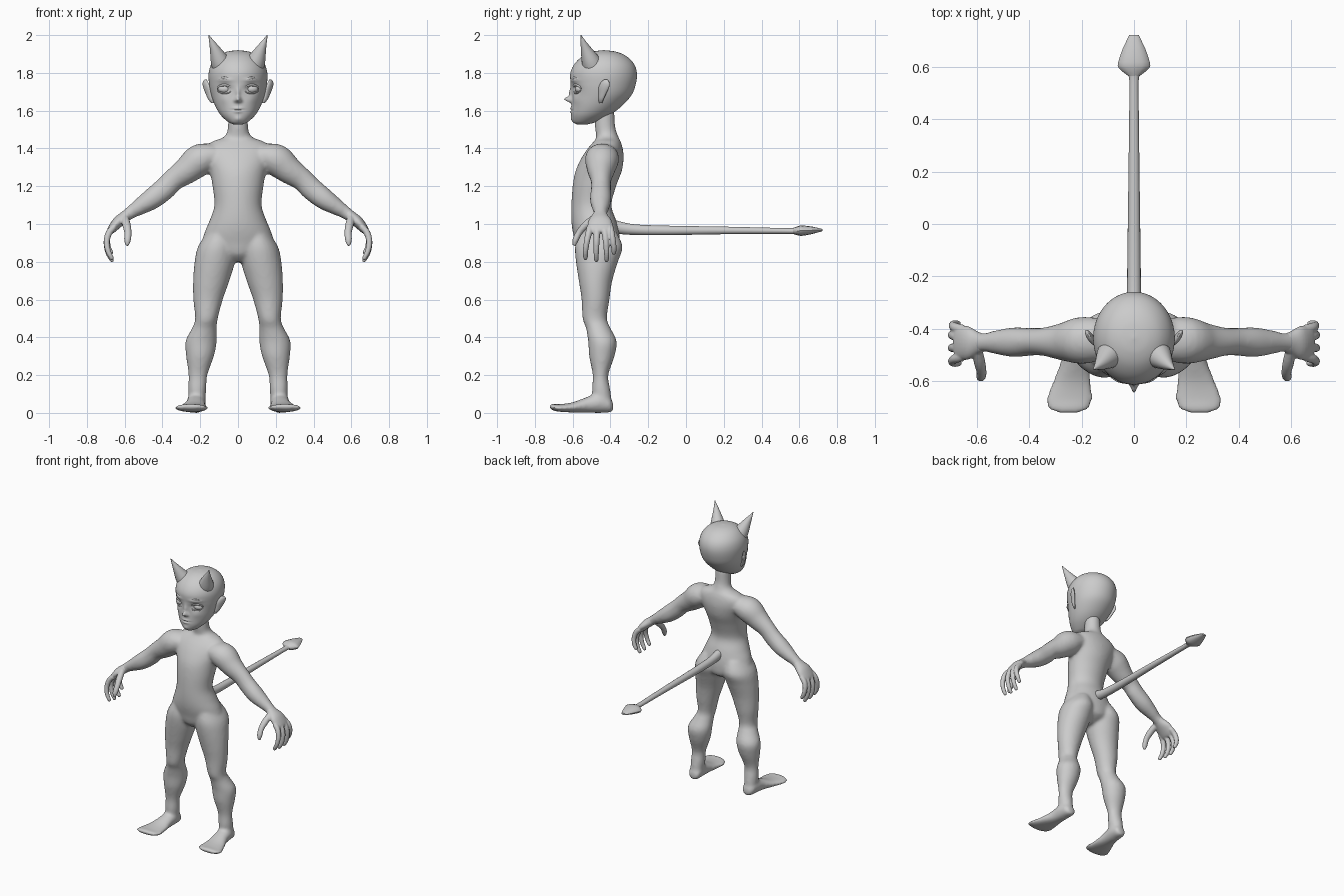
import bpy, bmesh, math
from mathutils import Vector

skin = bpy.data.materials.new("plain grey")
skin.diffuse_color = (0.6, 0.6, 0.6, 1)
X, Y, Z = Vector((1, 0, 0)), Vector((0, 1, 0)), Vector((0, 0, 1))


def spline(keys, steps):
    """Catmull-Rom through tuples of any length."""
    out = []
    for i in range(len(keys) - 1):
        p0, p1, p2 = keys[max(i - 1, 0)], keys[i], keys[i + 1]
        p3 = keys[min(i + 2, len(keys) - 1)]
        for s in range(steps):
            t = s / steps
            out.append([0.5 * (2 * b + (c - a) * t + (2 * a - 5 * b + 4 * c - d) * t * t
                               + (3 * b - a - 3 * c + d) * t ** 3)
                        for a, b, c, d in zip(p0, p1, p2, p3)])
    out.append(list(keys[-1]))
    return out


def loft(bm, keys, ref=Y, axis=None, seg=24, steps=4):
    """Closed tube through (x, y, z, a, b) rings; b runs along ref."""
    rows = spline(keys, steps)
    rings = []
    for i, (x, y, z, a, b) in enumerate(rows):
        n, p = rows[min(i + 1, len(rows) - 1)], rows[max(i - 1, 0)]
        t = axis or (Vector(n[:3]) - Vector(p[:3])).normalized()
        v = (ref - t * ref.dot(t)).normalized()
        u = t.cross(v)
        a, b = max(a, 0.002), max(b, 0.002)
        rings.append([bm.verts.new(Vector((x, y, z)) + u * a * math.cos(k * math.tau / seg)
                                   + v * b * math.sin(k * math.tau / seg)) for k in range(seg)])
    faces = [bm.faces.new(rings[0]), bm.faces.new(rings[-1][::-1])]
    for r, q in zip(rings, rings[1:]):
        for k in range(seg):
            faces.append(bm.faces.new((r[k], q[k], q[(k + 1) % seg], r[(k + 1) % seg])))
    bmesh.ops.recalc_face_normals(bm, faces=faces)
    return [v for r in rings for v in r]


def upright(rows):
    """(z, x in, x out, y front, y back) to loft rings."""
    return [((i + o) / 2, (f + b) / 2, z, (o - i) / 2, (b - f) / 2) for z, i, o, f, b in rows]


def side(keys, s):
    return [(k[0] * s, *k[1:]) for k in keys]


def finish(name, bm, voxel=0, smooth=0, sharp=50):
    me = bpy.data.meshes.new(name)
    bm.to_mesh(me)
    bm.free()
    me.materials.append(skin)
    me.shade_smooth()
    ob = bpy.data.objects.new(name, me)
    bpy.context.collection.objects.link(ob)
    if voxel:
        m = ob.modifiers.new("blend", "REMESH")
        m.mode, m.voxel_size, m.use_smooth_shade = "VOXEL", voxel, True
        m = ob.modifiers.new("soften", "SMOOTH")
        m.factor, m.iterations = 0.5, smooth
    else:
        me.set_sharp_from_angle(angle=math.radians(sharp))
    return ob


# Body: torso with neck, arms, legs and feet blended into one skin
torso = [(.80, .05, -.53, -.43), (.84, .12, -.57, -.36), (.90, .185, -.585, -.35),
         (.96, .175, -.60, -.355), (1.02, .15, -.607, -.37), (1.10, .125, -.607, -.395),
         (1.20, .135, -.60, -.37), (1.28, .15, -.585, -.34), (1.35, .175, -.553, -.33),
         (1.40, .18, -.52, -.335), (1.435, .14, -.49, -.345), (1.455, .085, -.475, -.355),
         (1.48, .06, -.478, -.365), (1.52, .053, -.482, -.375), (1.60, .05, -.48, -.38)]
leg = [(.96, .03, .16, -.57, -.37), (.88, .008, .212, -.588, -.335), (.80, .015, .230, -.583, -.36),
       (.70, .045, .238, -.568, -.39), (.60, .08, .237, -.553, -.405), (.50, .107, .227, -.548, -.418),
       (.45, .112, .243, -.53, -.40), (.38, .112, .278, -.518, -.367), (.30, .127, .275, -.513, -.378),
       (.20, .162, .262, -.494, -.411), (.12, .168, .264, -.498, -.40), (.04, .175, .26, -.49, -.39)]
foot = [(.215, -.385, .03, .015, .02), (.217, -.40, .04, .038, .04), (.22, -.45, .055, .055, .05),
        (.225, -.52, .043, .043, .053), (.237, -.60, .029, .027, .073), (.247, -.67, .026, .02, .09),
        (.25, -.707, .031, .017, .075), (.25, -.722, .034, .008, .045)]
arm = [(.12, -.44, 1.365, .06, .08), (.20, -.445, 1.34, .085, .09), (.27, -.45, 1.285, .073, .073),
       (.34, -.45, 1.235, .06, .055), (.39, -.45, 1.185, .06, .053), (.46, -.452, 1.13, .056, .057),
       (.53, -.452, 1.085, .042, .045), (.57, -.453, 1.06, .034, .036), (.61, -.455, 1.03, .03, .042)]
bm = bmesh.new()
loft(bm, upright([(z, -w, w, f, b) for z, w, f, b in torso]), axis=Z, seg=40)
for s in (1, -1):
    loft(bm, side(upright(leg), s), axis=Z)
    loft(bm, side(foot, s), ref=X, axis=Y)
    loft(bm, side(arm, s))
finish("body", bm, 0.01, 8)

# Hands: palm, thumb and four curled fingers
palm = [(.575, -.453, 1.057, .03, .034), (.60, -.455, 1.038, .03, .045), (.635, -.455, 1.01, .03, .064),
        (.67, -.453, .97, .022, .066), (.68, -.453, .955, .014, .06)]
thumb = [(.60, -.48, 1.035, .02, .02), (.59, -.53, .995, .022, .02), (.583, -.565, .955, .019, .017),
         (.585, -.585, .915, .018, .016), (.587, -.592, .885, .008, .008)]
for s, label in ((1, "left"), (-1, "right")):
    bm = bmesh.new()
    loft(bm, side(palm, s))
    loft(bm, side(thumb, s))
    for y, tip_y, size in ((-.507, -.532, .93), (-.47, -.475, 1), (-.433, -.42, 1), (-.402, -.382, .75)):
        d = tip_y - y
        finger = [(.655, y, .985, .017, .018), (.682, y + d * .3, .955, .018, .018),
                  (.682 + .014 * size, y + d * .7, .955 - .05 * size, .016, .016),
                  (.682 + .006 * size, y + d, .955 - .105 * size, .0145, .0145),
                  (.682 - .014 * size, y + d, .955 - .145 * size, .012, .012),
                  (.682 - .02 * size, y + d, .955 - .155 * size, .005, .005)]
        loft(bm, side(finger, s), seg=14)
    finish(label + "_hand", bm, 0.005, 3)

# Head: skull and jaw, then soft pushes for the face (x, z, x spread, z spread, push)
skull = [(1.528, .025, -.58, -.52), (1.54, .052, -.597, -.475), (1.575, .09, -.607, -.405),
         (1.62, .118, -.607, -.345), (1.68, .141, -.604, -.29), (1.74, .153, -.61, -.266),
         (1.80, .155, -.612, -.26), (1.85, .14, -.588, -.277), (1.89, .106, -.545, -.318),
         (1.912, .06, -.495, -.37), (1.92, .004, -.44, -.43)]
pushes = [(0, 1.66, .014, .014, -.036), (0, 1.69, .011, .03, -.014), (.016, 1.652, .009, .008, -.008),
          (.068, 1.716, .03, .02, .016), (.068, 1.762, .035, .010, -.007), (.075, 1.66, .03, .025, -.005),
          (0, 1.612, .025, .006, -.007), (0, 1.604, .032, .003, .005), (0, 1.594, .02, .006, -.007),
          (0, 1.555, .02, .014, -.006)]
bm = bmesh.new()
for v in loft(bm, upright([(z, -w, w, f, b) for z, w, f, b in skull]), axis=Z, seg=128, steps=9):
    if v.co.y < -.46:
        x, z = abs(v.co.x), v.co.z
        v.co.y += sum(p * math.exp(-((x - px) / sx) ** 2 - ((z - pz) / sz) ** 2)
                      for px, pz, sx, sz, p in pushes)
finish("head", bm, sharp=80)

# Ears, horns, eyes, lids and brows
for s, label in ((1, "left"), (-1, "right")):
    bm = bmesh.new()
    ear = [(.140, -.452, 1.64, .007, .008), (.150, -.450, 1.66, .012, .014),
           (.158, -.443, 1.69, .013, .021), (.165, -.434, 1.725, .014, .028),
           (.168, -.428, 1.75, .011, .022), (.166, -.425, 1.765, .004, .008)]
    for v in loft(bm, side(ear, s), axis=Z, seg=20):
        v.co.x += s * (v.co.y + .437) * .45        # rear rim flares outward
    finish(label + "_ear", bm)

    bm = bmesh.new()
    loft(bm, side([(.075, -.485, 1.82, .058, .058), (.097, -.505, 1.865, .049, .049),
                   (.122, -.53, 1.925, .028, .028), (.143, -.547, 1.972, .011, .011),
                   (.155, -.556, 2.0, .002, .002)], s), seg=20)
    finish(label + "_horn", bm)

    bm = bmesh.new()
    bmesh.ops.create_uvsphere(bm, u_segments=24, v_segments=16, radius=1)
    for v in bm.verts:
        v.co = Vector((s * .07 + v.co.x * .036, -.562 + v.co.y * .026, 1.714 + v.co.z * .023))
    finish(label + "_eye", bm)

    for part, up, r in (("upper_lid", 1, .0065), ("lower_lid", -1, .0045)):
        bm = bmesh.new()
        rim = []
        for k in range(9):
            a = math.pi * k / 8
            x = .07 + .039 * math.cos(a)
            rim.append((x, -.594 + (x - .03) ** 2 * 6, 1.714 + up * .022 * math.sin(a),
                        r * (.4 + .6 * math.sin(a)), r * (.4 + .6 * math.sin(a))))
        loft(bm, side(rim, s), seg=10, steps=2)
        finish(f"{label}_{part}", bm)

    bm = bmesh.new()
    loft(bm, side([(.02, -.606, 1.752, .003, .002), (.045, -.604, 1.765, .007, .005),
                   (.075, -.592, 1.773, .007, .005), (.108, -.562, 1.762, .003, .002)], s), seg=10)
    finish(label + "_brow", bm)

# Tail with a flattened spade tip
bm = bmesh.new()
loft(bm, [(0, -.42, 1.0, .034, .03), (0, -.36, .982, .033, .029), (0, -.27, .97, .028, .027),
          (0, -.1, .966, .025, .025), (0, .2, .966, .02, .021), (0, .45, .964, .016, .018),
          (0, .55, .963, .015, .018), (0, .575, .963, .017, .026)], ref=X, seg=16)
finish("tail", bm)
bm = bmesh.new()
loft(bm, [(0, .565, .963, .015, .02), (0, .595, .964, .025, .058), (0, .62, .965, .027, .06),
          (0, .67, .967, .019, .043), (0, .722, .968, .006, .018)], ref=X, seg=12, steps=2)
finish("tail_tip", bm, sharp=35)
